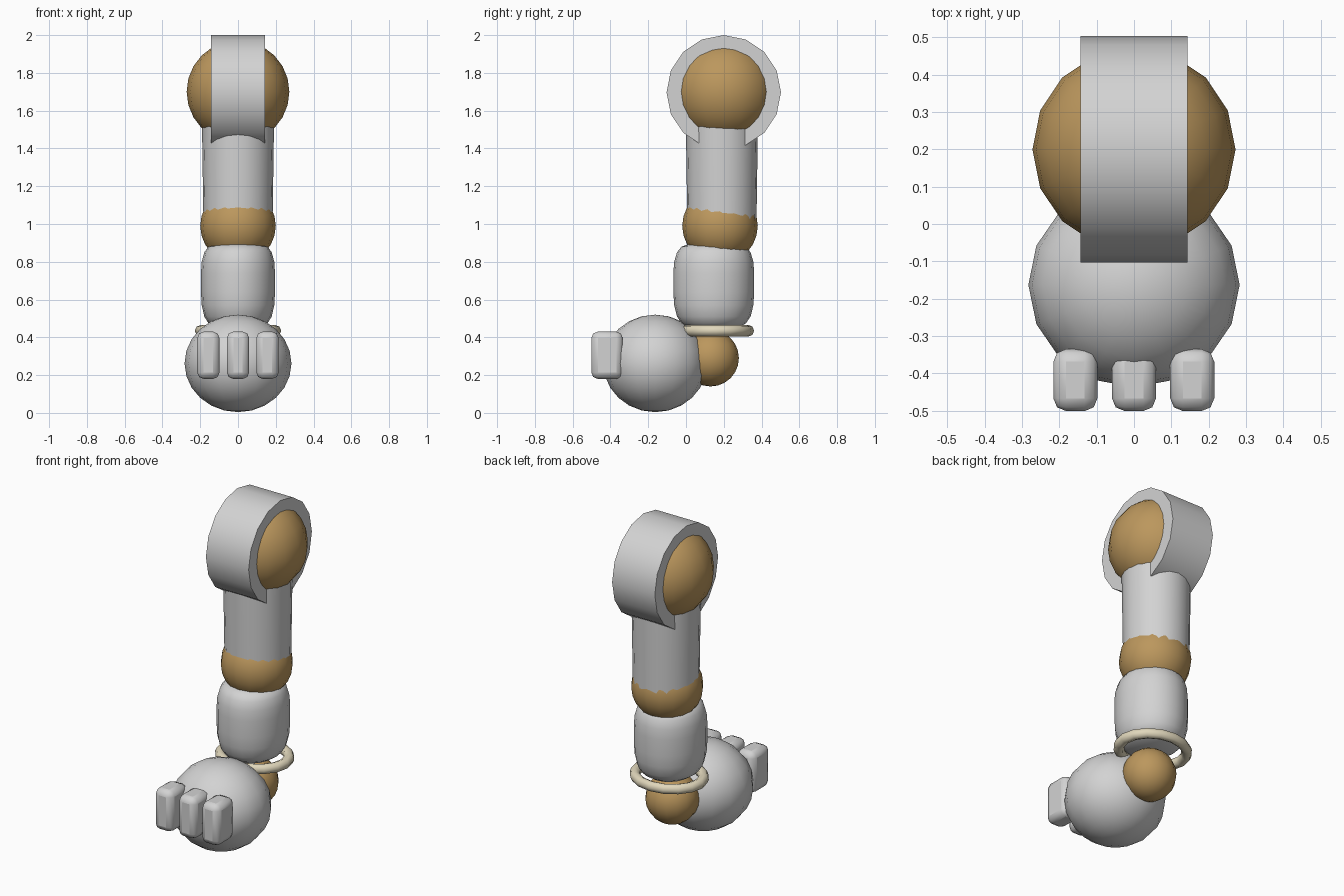
import bpy
import math

if "Cube" in bpy.data.objects:
    bpy.data.objects.remove(bpy.data.objects["Cube"])


def material(name, rgb):
    m = bpy.data.materials.new(name)
    m.diffuse_color = (*rgb, 1)
    m.use_nodes = True
    m.node_tree.nodes["Principled BSDF"].inputs["Base Color"].default_value = m.diffuse_color
    return m


GREY = material("light_grey", (0.65, 0.65, 0.65))
BROWN = material("tan_brown", (0.50, 0.31, 0.11))
CREAM = material("cream", (0.75, 0.68, 0.50))


def finish(name, mat, angle=50):
    ob = bpy.context.object
    ob.name = name
    ob.data.materials.append(mat)
    bpy.ops.object.transform_apply(location=False, rotation=True, scale=True)
    bpy.ops.object.shade_smooth_by_angle(angle=math.radians(angle))
    return ob


def ball(name, loc, radii, mat):
    bpy.ops.mesh.primitive_uv_sphere_add(segments=16, ring_count=12, radius=1, location=loc)
    bpy.context.object.scale = radii
    return finish(name, mat)


def lathe(name, loc, profile, scale, mat, sides=20):
    """Capped ring stack around z, from (radius, height) pairs."""
    verts, faces = [], []
    for r, z in profile:
        for i in range(sides):
            a = math.tau * i / sides
            verts.append((r * math.cos(a), r * math.sin(a), z))
    for k in range(len(profile) - 1):
        for i in range(sides):
            j = (i + 1) % sides
            a, b = k * sides, (k + 1) * sides
            faces.append((a + i, a + j, b + j, b + i))
    faces.append(tuple(reversed(range(sides))))
    faces.append(tuple(range(len(verts) - sides, len(verts))))
    me = bpy.data.meshes.new(name)
    me.from_pydata(verts, [], faces)
    ob = bpy.data.objects.new(name, me)
    bpy.context.collection.objects.link(ob)
    bpy.ops.object.select_all(action='DESELECT')
    bpy.context.view_layer.objects.active = ob
    ob.select_set(True)
    ob.location = loc
    ob.scale = scale
    return finish(name, mat)


# Hip: wide disc with a ball showing on both sides
bpy.ops.mesh.primitive_cylinder_add(vertices=16, radius=0.303, depth=0.286,
                                    location=(0, 0.2, 1.697),
                                    rotation=(0, math.pi / 2, 0))
finish("hip_disc", GREY)
ball("hip_ball", (0, 0.2, 1.70), (0.272, 0.272, 0.272), BROWN)

# Thigh: slightly tapered tube into the knee
lathe("thigh", (0, 0.19, 0), [(0.183, 1.0), (0.191, 1.55)], (1, 1, 1), GREY)
ball("knee_ball", (0, 0.18, 0.99), (0.2, 0.2, 0.2), BROWN)

# Shin: rounded barrel
shin = [(0.62, 0.45), (0.80, 0.475), (0.91, 0.51), (0.98, 0.57), (1.0, 0.64),
        (1.0, 0.74), (0.98, 0.80), (0.91, 0.85), (0.80, 0.88), (0.62, 0.893)]
lathe("shin", (0, 0.147, 0), shin, (0.196, 0.214, 1), GREY)

# Ankle ring and ball
bpy.ops.mesh.primitive_torus_add(major_segments=16, minor_segments=8,
                                 major_radius=0.19, minor_radius=0.03,
                                 location=(0, 0.16, 0.435))
bpy.context.object.scale = (1.04, 0.91, 1)
finish("ankle_ring", CREAM, 60)
ball("ankle_ball", (0, 0.13, 0.29), (0.15, 0.15, 0.15), BROWN)

# Foot and three toes
ball("foot", (0, -0.163, 0.262), (0.283, 0.275, 0.258), GREY)
for label, x in (("left", -0.157), ("middle", 0), ("right", 0.156)):
    bpy.ops.mesh.primitive_cube_add(size=1, location=(x, -0.418, 0.305))
    toe = bpy.context.object
    toe.scale = (0.118, 0.166, 0.25)
    finish(label + "_toe", GREY, 60)
    bevel = toe.modifiers.new("rounding", 'BEVEL')
    bevel.width = 0.034
    bevel.segments = 2
